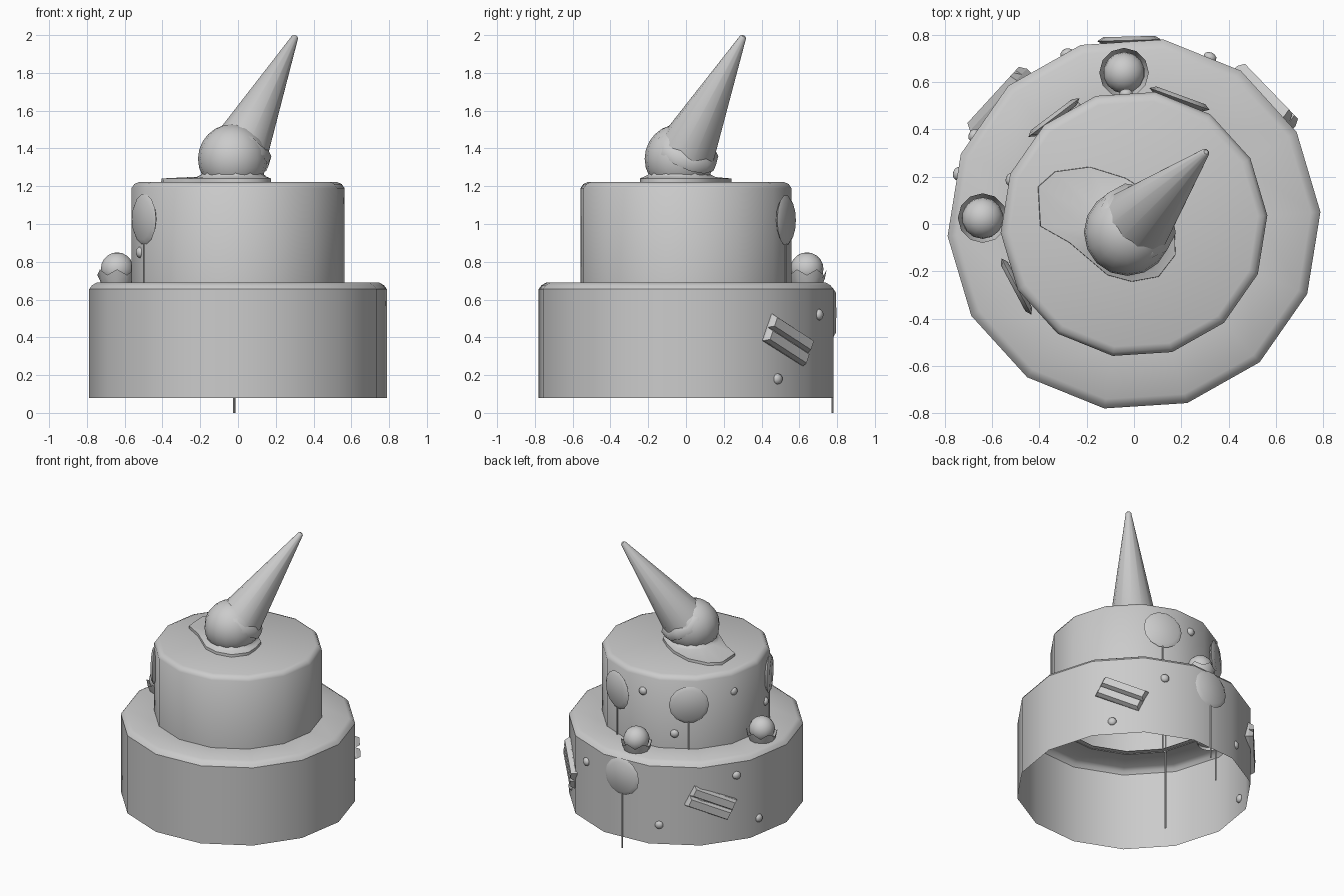
import bpy, bmesh, math
from math import sin, cos, radians, pi
from mathutils import Vector, Matrix

if "Cube" in bpy.data.objects:
    bpy.data.objects.remove(bpy.data.objects["Cube"])


def finish(bm, name, matrix=None, angle=35):
    me = bpy.data.meshes.new(name)
    bmesh.ops.recalc_face_normals(bm, faces=bm.faces)
    if matrix:
        bm.transform(matrix)
    bm.to_mesh(me)
    bm.free()
    ob = bpy.data.objects.new(name, me)
    bpy.context.collection.objects.link(ob)
    bpy.ops.object.select_all(action='DESELECT')
    ob.select_set(True)
    bpy.context.view_layer.objects.active = ob
    bpy.ops.object.shade_smooth_by_angle(angle=radians(angle))
    return ob


def loft(rings, name, cap=False, matrix=None, angle=35):
    """Bridge closed loops of points; optionally cap the last one."""
    bm = bmesh.new()
    loops = [[bm.verts.new(p) for p in ring] for ring in rings]
    n = len(loops[0])
    for a, b in zip(loops, loops[1:]):
        for i in range(n):
            j = (i + 1) % n
            bm.faces.new((a[i], a[j], b[j], b[i]))
    if cap:
        bm.faces.new(loops[-1])
    return finish(bm, name, matrix, angle)


def circle(r, z, n, phase=0.0, c=(0, 0), wave=0.0):
    return [(c[0] + r * cos(phase + 2 * pi * i / n),
             c[1] + r * sin(phase + 2 * pi * i / n),
             z + wave * (1 if i % 2 else -1)) for i in range(n)]


def wall_frame(deg, r, z, tilt=0.0):
    """Local x runs along the wall, y up, z outward."""
    a = radians(deg)
    t, up, out = Vector((-sin(a), cos(a), 0)), Vector((0, 0, 1)), Vector((cos(a), sin(a), 0))
    m = Matrix((t, up, out)).transposed().to_4x4()
    return Matrix.Translation(out * r + up * z) @ m @ Matrix.Rotation(radians(tilt), 4, 'Z')


# Cake tiers
PH = radians(3.7)
loft([circle(r, z, 14, PH) for r, z in
      [(.79, .08), (.79, .655), (.775, .675), (.75, .69), (.53, .69)]], "lower_tier")
loft([circle(r, z, 14, PH) for r, z in
      [(.565, .685), (.565, 1.19), (.55, 1.212), (.525, 1.222)]], "upper_tier", cap=True)


# Lollipops: flat disc with a thin stick
def lollipop(i, deg, r, z, stick_end):
    n = 14
    loft([circle(.002, -.018, n), circle(.11, -.016, n), circle(.135, 0, n),
          circle(.11, .016, n)], f"lollipop_disc_{i}", True, wall_frame(deg, r, z), 50)
    p = (r * cos(radians(deg)), r * sin(radians(deg)))
    loft([circle(.006, stick_end, 6, 0, p), circle(.006, z, 6, 0, p)],
         f"lollipop_stick_{i}", True)


for i, args in enumerate([(70, .563, 1.02, .09), (127, .563, 1.02, .09),
                          (208, .563, 1.025, .09), (91.5, .777, .53, 0.0)]):
    lollipop(i, *args)


# Wafer bars: two tapered fingers on a thin plate
def box(name, m, sx, sy, z0, z1, inset, cy=0):
    def rect(k, z):
        x, y = sx / 2 - k, sy / 2 - k
        return [(-x, cy - y, z), (x, cy - y, z), (x, cy + y, z), (-x, cy + y, z)]
    loft([rect(0, z0), rect(inset, z1)], name, True, m)


for i, deg in enumerate((44, 137.5)):
    m = wall_frame(deg, .772, .385, -25)
    box(f"wafer_plate_{i}", m, .32, .155, -.02, .006, 0)
    for s in (-1, 1):
        box(f"wafer_finger_{i}_{s}", m, .32, .075, .006, .036, .012, s * .039)

# Candy dots
dots = [(39, .77, .18), (65.5, .775, .52), (111.5, .775, .22), (151, .775, .56),
        (164, .775, .20), (93.5, .552, 1.08), (117, .555, .80), (160, .555, 1.07),
        (200, .552, .85)]
for i, (deg, r, z) in enumerate(dots):
    bm = bmesh.new()
    bmesh.ops.create_uvsphere(bm, u_segments=10, v_segments=6, radius=.03)
    finish(bm, f"candy_dot_{i}", wall_frame(deg, r, z) @ Matrix.Diagonal((1, 1, .7, 1)), 60)

# Chocolate balls in small paper cups
for i, (x, y) in enumerate(((-.042, .64), (-.64, .025))):
    loft([circle(.075, .66, 12, 0, (x, y)), circle(.095, .71, 12, 0, (x, y)),
          circle(.105, .745, 12, 0, (x, y), .015)], f"cup_{i}", angle=60)
    bm = bmesh.new()
    bmesh.ops.create_uvsphere(bm, u_segments=14, v_segments=10, radius=.088)
    finish(bm, f"cup_ball_{i}", Matrix.Translation((x, y, .762)), 60)

# Melted puddle under the scoop
C = (-.028, -.035)
outline = [(0, .2), (30, .2), (60, .19), (92, .23), (120, .32), (140, .40), (153, .425),
           (176, .37), (190, .25), (214, .2), (245, .2), (275, .21), (305, .23), (335, .225)]


def puddle(f, z, rmax=9):
    return [(C[0] + min(r * f, rmax) * cos(radians(a)),
             C[1] + min(r * f, rmax) * sin(radians(a)), z) for a, r in outline]


loft([puddle(1, 1.22), puddle(.995, 1.241), puddle(.9, 1.25, .19), puddle(.85, 1.262, .165),
      puddle(.8, 1.30, .16)], "melted_puddle", True, angle=60)

# Scoop
bm = bmesh.new()
bmesh.ops.create_uvsphere(bm, u_segments=16, v_segments=12, radius=.184)
finish(bm, "ice_cream_scoop", Matrix.Translation((C[0], C[1], 1.345)), 60)

# Tilted upside-down cone with an uneven scoop lip at its mouth
base, tip = Vector((.015, .01, 1.40)), Vector((.305, .305, 1.995))
axis = tip - base
L = axis.length
frame = Matrix.Translation(base) @ axis.to_track_quat('Z', 'Y').to_matrix().to_4x4()
loft([circle(.155, 0, 12), circle(.018, L - .008, 12), circle(.01, L, 12)],
     "cone", True, frame, 40)
loft([circle(.176, -.04, 12), circle(.174, .005, 12, 0, (0, 0), .006),
      circle(.145, .025, 12, 0, (0, 0), .012)], "scoop_lip", False, frame, 60)
